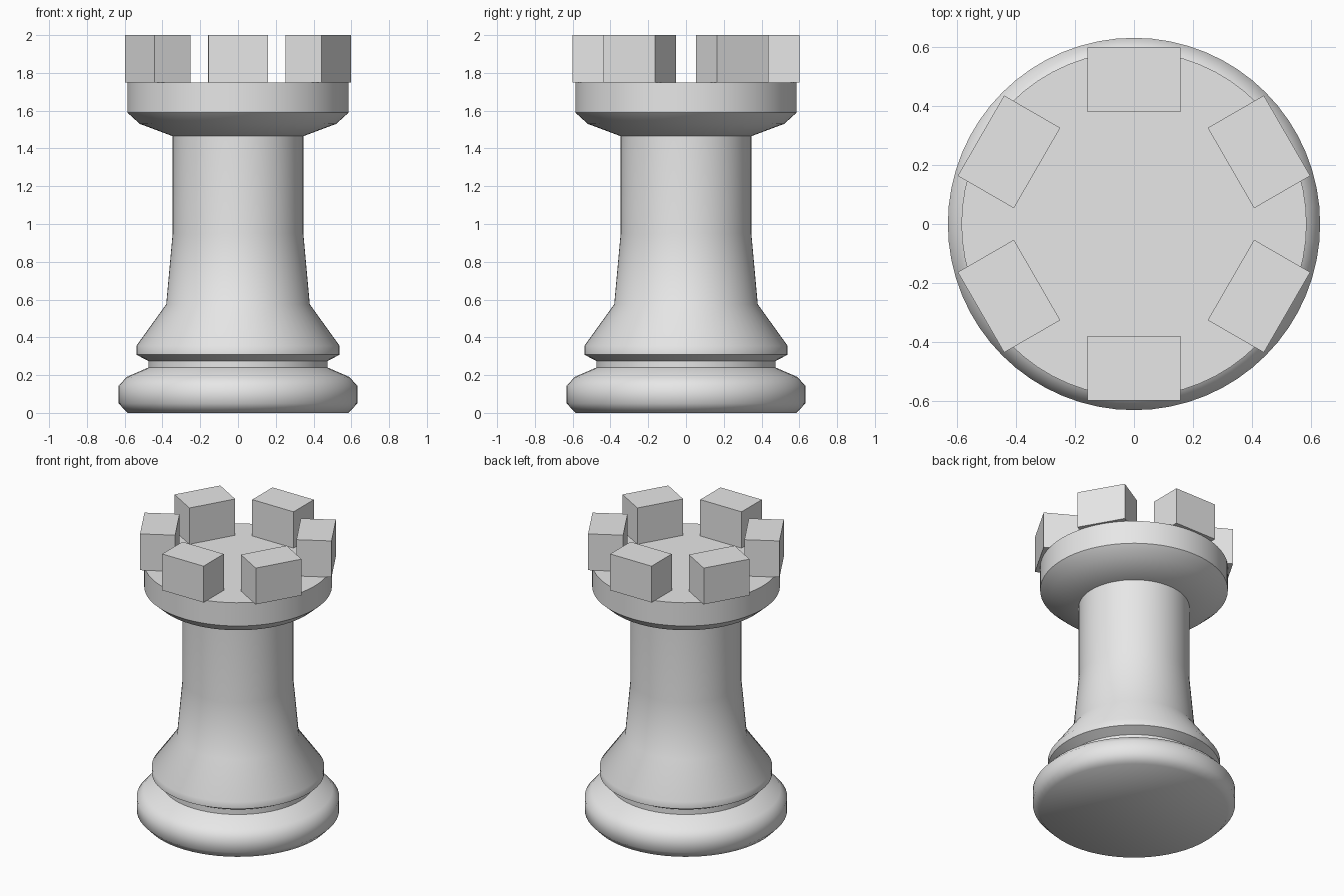
import bpy
import bmesh
from math import cos, sin, pi, radians
from mathutils import Matrix

cube = bpy.data.objects.get("Cube")
if cube:
    bpy.data.objects.remove(cube, do_unlink=True)

SEGMENTS = 64
DECK = 1.75

grey = bpy.data.materials.new("light grey")
grey.use_nodes = True
colour = (0.8, 0.8, 0.8, 1)
grey.diffuse_color = colour
grey.node_tree.nodes["Principled BSDF"].inputs["Base Color"].default_value = colour


def finish(name, bm, smooth_angle=None):
    """Turn a bmesh into a named, coloured object."""
    bmesh.ops.recalc_face_normals(bm, faces=bm.faces)
    mesh = bpy.data.meshes.new(name)
    bm.to_mesh(mesh)
    bm.free()
    mesh.materials.append(grey)
    obj = bpy.data.objects.new(name, mesh)
    bpy.context.collection.objects.link(obj)
    if smooth_angle:
        bpy.ops.object.select_all(action="DESELECT")
        obj.select_set(True)
        bpy.context.view_layer.objects.active = obj
        bpy.ops.object.shade_smooth_by_angle(angle=radians(smooth_angle))
    return obj


def turned(name, profile, smooth_angle):
    """Revolve (radius, height) points around z and cap both ends."""
    bm = bmesh.new()
    rings = []
    for r, z in profile:
        angles = [2 * pi * i / SEGMENTS for i in range(SEGMENTS)]
        rings.append([bm.verts.new((r * cos(a), r * sin(a), z)) for a in angles])
    for low, high in zip(rings, rings[1:]):
        for i in range(SEGMENTS):
            j = (i + 1) % SEGMENTS
            bm.faces.new((low[i], low[j], high[j], high[i]))
    bm.faces.new(rings[0][::-1])
    bm.faces.new(rings[-1])
    return finish(name, bm, smooth_angle)


# Base, collar groove, flared foot and column
turned("body", [
    (0.585, 0), (0.632, 0.05), (0.632, 0.143), (0.59, 0.19),
    (0.475, 0.24), (0.475, 0.275), (0.538, 0.308), (0.538, 0.355),
    (0.38, 0.575), (0.346, 0.95), (0.346, 1.465),
], 50)

# Flared head with a flat deck
turned("head", [
    (0.346, 1.465), (0.52, 1.53), (0.586, 1.59), (0.586, DECK),
], 40)

# Ring of six square battlements
for k in range(6):
    bm = bmesh.new()
    bmesh.ops.create_cube(bm, size=1)
    place = (Matrix.Rotation(radians(30 + 60 * k), 4, "Z")
             @ Matrix.Translation((0.49, 0, (DECK + 2) / 2))
             @ Matrix.Diagonal((0.22, 0.315, 2 - DECK, 1)))
    bmesh.ops.transform(bm, matrix=place, verts=bm.verts)
    finish(f"battlement_{k + 1}", bm)
